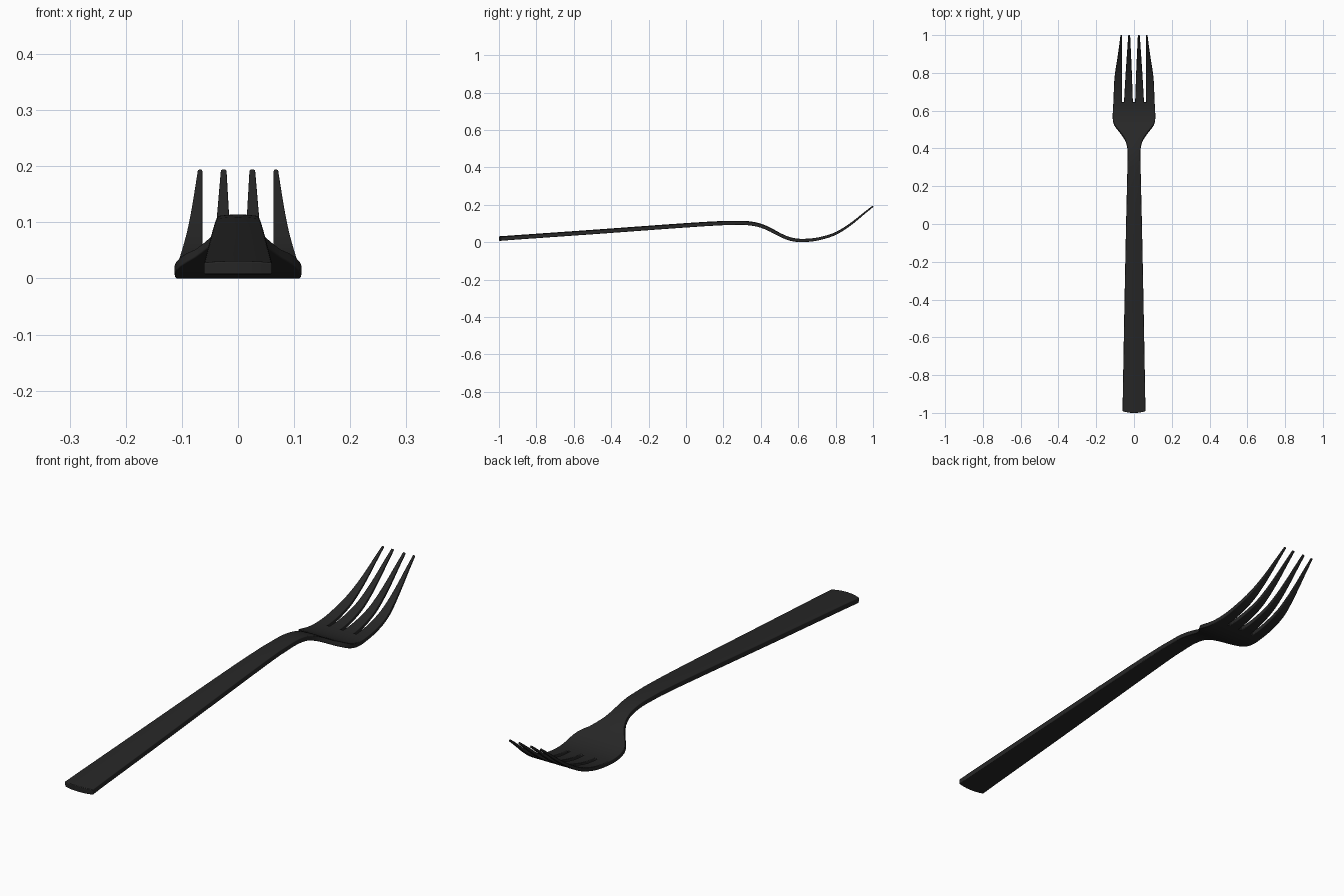
import bpy, bmesh, math

if "Cube" in bpy.data.objects:
    bpy.data.objects.remove(bpy.data.objects["Cube"])


def curve(pts):
    """Smooth interpolation through (y, value) points."""
    def slope(i):
        a, b = pts[max(i - 1, 0)], pts[min(i + 1, len(pts) - 1)]
        return (b[1] - a[1]) / (b[0] - a[0])

    def f(y):
        y = min(max(y, pts[0][0]), pts[-1][0])
        i = 0
        while i < len(pts) - 2 and y > pts[i + 1][0]:
            i += 1
        (y0, v0), (y1, v1) = pts[i], pts[i + 1]
        h = y1 - y0
        t = (y - y0) / h
        return ((2*t**3 - 3*t*t + 1) * v0 + (t**3 - 2*t*t + t) * h * slope(i)
                + (3*t*t - 2*t**3) * v1 + (t**3 - t*t) * h * slope(i + 1))
    return f


# Side profile, thickness and outline
height = curve([(-1, .021), (-.5, .056), (0, .092), (.2, .104), (.3, .105), (.35, .101),
                (.4, .09), (.45, .069), (.5, .042), (.55, .021), (.6, .0115), (.65, .012),
                (.7, .018), (.75, .03), (.8, .048), (.85, .077), (.9, .113), (.95, .154), (1, .194)])
half_thick = curve([(-1, .012), (0, .0118), (.3, .011), (.4, .0105), (.5, .0095),
                    (.6, .009), (.8, .007), (1, .004)])
half_width = curve([(-1, .061), (-.5, .052), (0, .042), (.35, .034), (.4, .035), (.44, .045),
                    (.48, .07), (.52, .102), (.55, .112), (.6, .112), (.65, .109), (.75, .105),
                    (.8, .1), (.87, .089), (.94, .079), (1, .0715)])
inner_far = curve([(.645, .053), (.8, .044), (1, .0305)])
inner_near = curve([(.645, .006), (.8, .0115), (1, .0205)])
ROOT = .645


def tine_xs(y):
    w, e, f, n = half_width(y), .0635, inner_far(y), inner_near(y)
    right = [n, (n + f) / 2, f, e, (e + w) / 2, w]
    return [-x for x in reversed(right)] + right


root_u = [x / half_width(ROOT) for x in tine_xs(ROOT)]
N_BODY, N_HEAD, N_TINE = 14, 20, 20
ys = [-1 + 1.3 * i / N_BODY for i in range(N_BODY)]
ys += [.3 + (ROOT - .3) * i / N_HEAD for i in range(N_HEAD)]
root_row = len(ys)
ys += [ROOT + (1 - ROOT) * i / N_TINE for i in range(N_TINE + 1)]

# Top and bottom surfaces share one grid of stations
bm = bmesh.new()
top, bottom = [], []
for r, y in enumerate(ys):
    xs = tine_xs(y) if r >= root_row else [u * half_width(y) for u in root_u]
    d = .004
    a, b = max(y - d, -1), min(y + d, 1)
    ang = math.atan2(height(b) - height(a), b - a)
    t, z = half_thick(y), height(y)
    rt, rb = [], []
    for c, x in enumerate(xs):
        u = x / half_width(y)
        yy = y + (.01 * u * u if r == 0 else 0)
        dome = 1 - .25 * u * u if y < .5 else 1
        for row, k in ((rt, t * dome), (rb, -t)):
            row.append(bm.verts.new((x, yy - k * math.sin(ang), z + k * math.cos(ang))))
    top.append(rt)
    bottom.append(rb)

for r in range(len(ys) - 1):
    for c in range(11):
        if r >= root_row and c % 3 == 2:
            continue  # slots between the tines
        for g in (top, bottom):
            q = [g[r][c], g[r][c + 1], g[r + 1][c + 1], g[r + 1][c]]
            bm.faces.new(q if g is top else q[::-1])

# Side walls join the two surfaces along every open edge
pair = {}
for rt, rb in zip(top, bottom):
    pair.update(zip(rt, rb))
for e in [e for e in bm.edges if e.is_boundary and e.verts[0] in pair]:
    a, b = e.verts
    bm.faces.new((a, b, pair[b], pair[a]))
bmesh.ops.recalc_face_normals(bm, faces=bm.faces[:])
low = min(v.co.z for v in bm.verts)
for v in bm.verts:
    v.co.z -= low
for f in bm.faces:
    f.smooth = True

mesh = bpy.data.meshes.new("fork")
bm.to_mesh(mesh)
bm.free()
fork = bpy.data.objects.new("fork", mesh)
bpy.context.collection.objects.link(fork)

# Rounded rims
bev = fork.modifiers.new("rounded_rims", 'BEVEL')
bev.width = .003
bev.segments = 3
bev.limit_method = 'ANGLE'
bev.angle_limit = math.radians(50)
bev.use_clamp_overlap = False
bev.harden_normals = True

mat = bpy.data.materials.new("dark_metal")
mat.diffuse_color = (.02, .02, .02, 1)
mat.use_nodes = True
mat.node_tree.nodes["Principled BSDF"].inputs["Base Color"].default_value = mat.diffuse_color
mesh.materials.append(mat)
